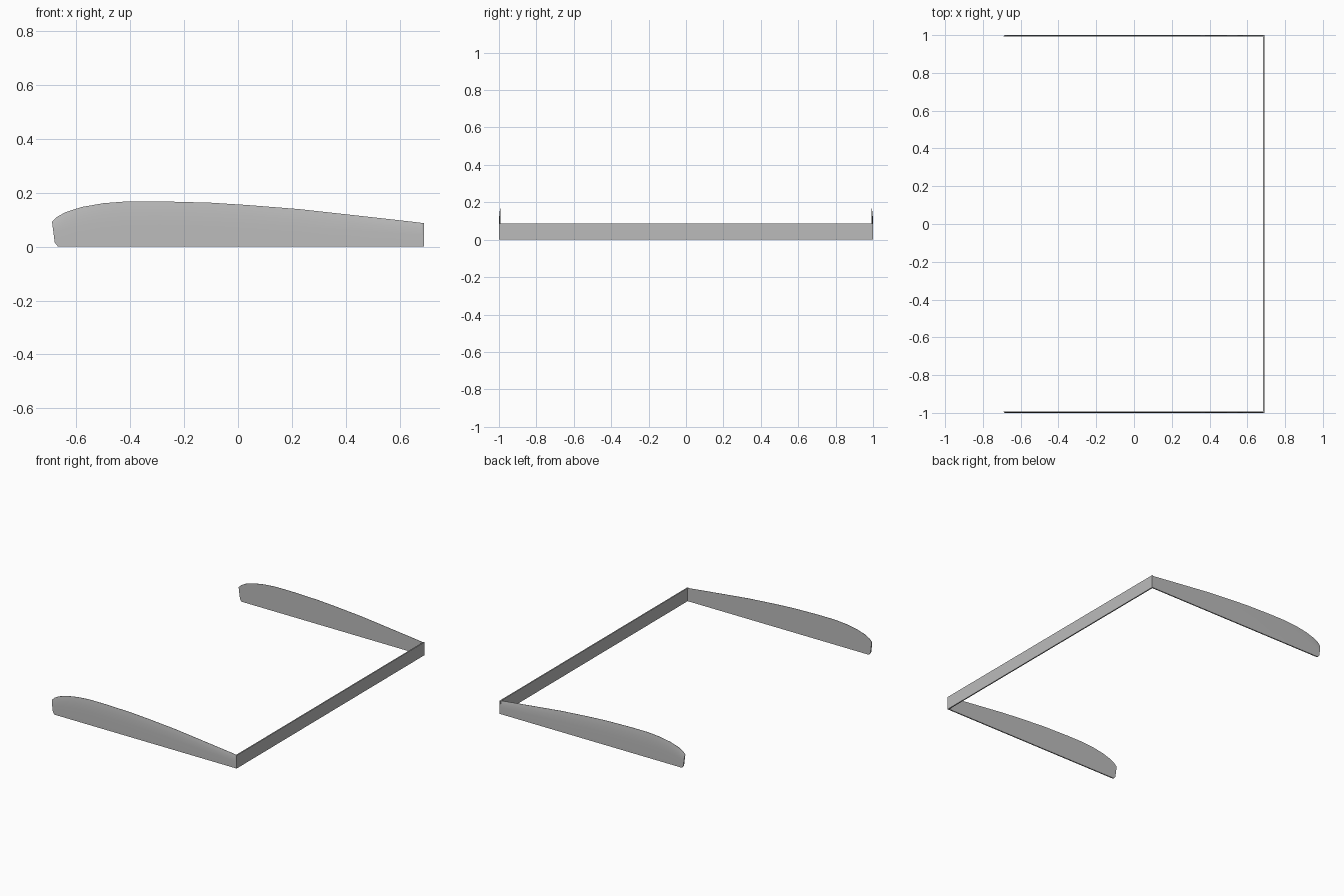
import bpy
import bmesh
import math

cube = bpy.data.objects.get("Cube")
if cube:
    bpy.data.objects.remove(cube)

grey = bpy.data.materials.new("plain grey")
grey.use_nodes = True
colour = (0.5, 0.5, 0.5, 1)
grey.diffuse_color = colour
grey.node_tree.nodes["Principled BSDF"].inputs["Base Color"].default_value = colour

THICK = 0.008

# Curved top edge of the skirts, from nose to tail (x, z)
TOP = [(-0.69, 0.092), (-0.672, 0.11), (-0.64, 0.128), (-0.58, 0.147), (-0.5, 0.161),
       (-0.41, 0.168), (-0.29, 0.168), (-0.1, 0.163), (0.04, 0.154), (0.23, 0.139),
       (0.41, 0.119), (0.58, 0.1), (0.65, 0.092), (0.69, 0.087)]
# Rounded lower nose corner, then straight along the ground
BOTTOM = [(-0.68, 0.015), (-0.668, 0)] + [(x, 0) for x, z in TOP[2:]]
ROWS = [0, 0.5, 0.75, 0.9, 1]


def finish(bm, name):
    bmesh.ops.recalc_face_normals(bm, faces=bm.faces)
    mesh = bpy.data.meshes.new(name)
    bm.to_mesh(mesh)
    bm.free()
    obj = bpy.data.objects.new(name, mesh)
    bpy.context.collection.objects.link(obj)
    mesh.materials.append(grey)
    bpy.ops.object.select_all(action="DESELECT")
    obj.select_set(True)
    bpy.context.view_layer.objects.active = obj
    bpy.ops.object.shade_smooth_by_angle(angle=math.radians(30))


def skirt(name, side):
    """Thin panel whose outer skin leans inward towards the top edge."""
    bm = bmesh.new()
    loops = []
    for (tx, tz), (bx, bz) in zip(TOP, BOTTOM):
        outer, inner = [], []
        for f in ROWS:
            x, z = bx + (tx - bx) * f, bz + (tz - bz) * f
            lean = 0.006 * max(0, 2 * f - 1) ** 2
            outer.append(bm.verts.new((x, side * (1 - lean), z)))
            inner.append(bm.verts.new((x, side * (1 - THICK), z)))
        loops.append(outer + inner[::-1])
    for a, b in zip(loops, loops[1:]):
        for i in range(len(a)):
            j = (i + 1) % len(a)
            bm.faces.new((a[i], a[j], b[j], b[i]))
    bm.faces.new(loops[0])
    bm.faces.new(loops[-1])
    finish(bm, name)


# Long curved skirts at front and back
skirt("front_skirt", -1)
skirt("back_skirt", 1)

# Straight strip joining the two skirts
bm = bmesh.new()
bmesh.ops.create_cube(bm, size=1)
for v in bm.verts:
    v.co.x = 0.69 + (v.co.x - 0.5) * THICK
    v.co.y *= 2
    v.co.z = (v.co.z + 0.5) * 0.088
finish(bm, "joining_strip")
